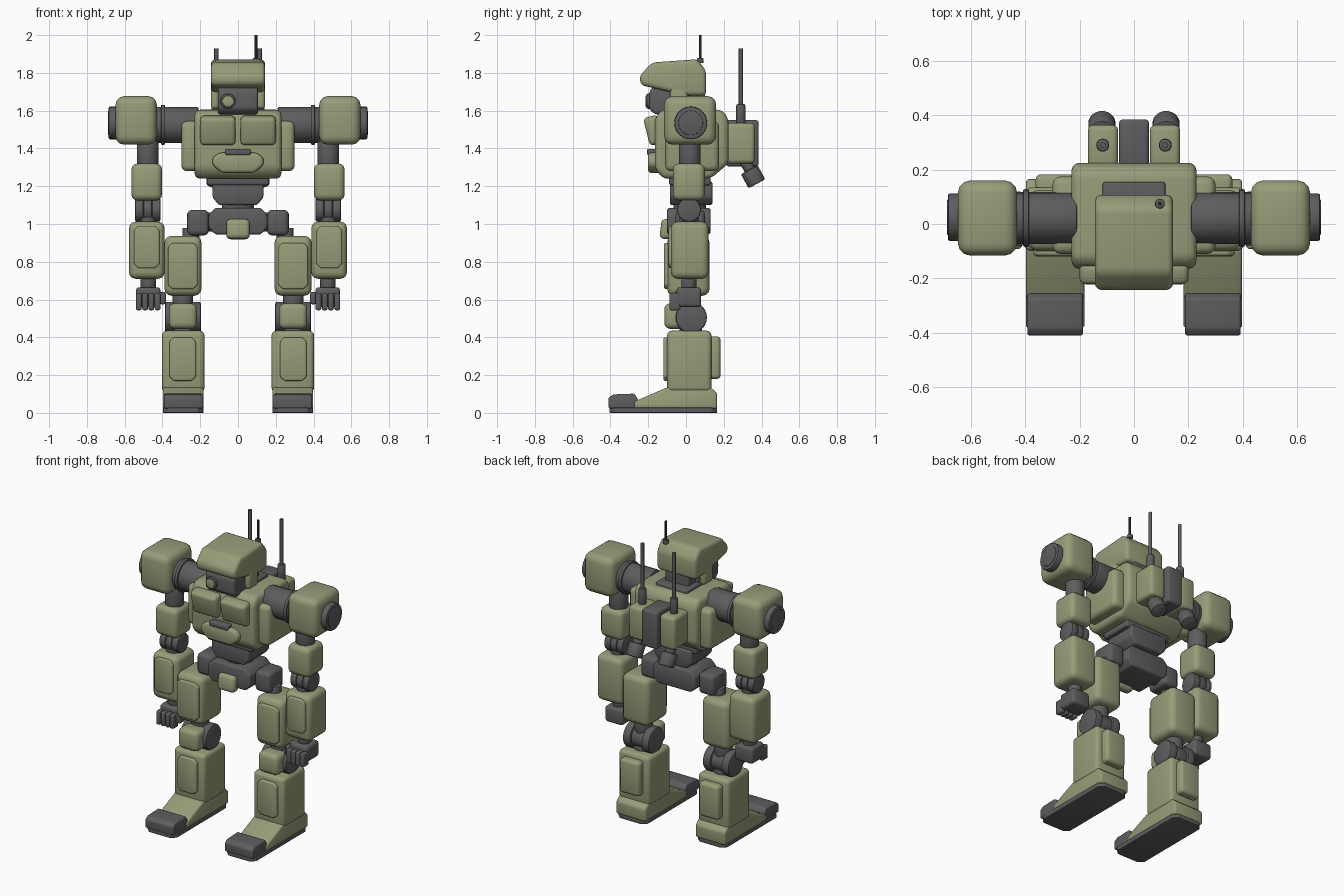
import bpy, bmesh
from math import radians, pi
from mathutils import Matrix, Vector

if "Cube" in bpy.data.objects:
    bpy.data.objects.remove(bpy.data.objects["Cube"], do_unlink=True)


def material(name, rgb):
    m = bpy.data.materials.new(name)
    m.use_nodes = True
    m.diffuse_color = (*rgb, 1)
    bsdf = next(n for n in m.node_tree.nodes if n.type == 'BSDF_PRINCIPLED')
    bsdf.inputs["Base Color"].default_value = (*rgb, 1)
    bsdf.inputs["Roughness"].default_value = 0.7
    return m


OLIVE = material("olive armour", (0.31, 0.335, 0.19))
GREY = material("dark grey frame", (0.11, 0.11, 0.115))
BLACK = material("black rod", (0.02, 0.02, 0.022))


def finish(bm, name, mat, bevel, segments=3):
    """Round the hard edges, shade smooth by angle and link the part."""
    bmesh.ops.recalc_face_normals(bm, faces=bm.faces)
    if bevel:
        hard = [e for e in bm.edges if e.calc_face_angle(0) > radians(20)]
        bmesh.ops.bevel(bm, geom=hard, offset=bevel, segments=segments,
                        profile=0.5, affect='EDGES', clamp_overlap=True)
    for f in bm.faces:
        f.smooth = True
    for e in bm.edges:
        e.smooth = e.calc_face_angle(0) < radians(35)
    mesh = bpy.data.meshes.new(name)
    bm.to_mesh(mesh)
    bm.free()
    mesh.materials.append(mat)
    ob = bpy.data.objects.new(name, mesh)
    bpy.context.collection.objects.link(ob)
    return ob


def box(name, mat, x, y, z, bevel=0.02, tilt=0):
    """Rounded box from ranges, tilted about x through its centre."""
    centre = Vector([(a + b) / 2 for a, b in (x, y, z)])
    size = [abs(b - a) for a, b in (x, y, z)]
    bm = bmesh.new()
    bmesh.ops.create_cube(bm, size=1, matrix=Matrix.Translation(centre)
                          @ Matrix.Rotation(tilt, 4, 'X') @ Matrix.Diagonal((*size, 1)))
    return finish(bm, name, mat, bevel)


def cyl(name, mat, centre, r, length, axis='Z', bevel=0.008, tilt=0, sides=24):
    turn = {'X': Matrix.Rotation(pi / 2, 4, 'Y'),
            'Y': Matrix.Rotation(pi / 2, 4, 'X'),
            'Z': Matrix.Rotation(tilt, 4, 'X')}[axis]
    bm = bmesh.new()
    bmesh.ops.create_cone(bm, cap_ends=True, segments=sides, radius1=r, radius2=r,
                          depth=length, matrix=Matrix.Translation(centre) @ turn)
    return finish(bm, name, mat, bevel, 2)


def slab(name, mat, points, span, plane='YZ', bevel=0.02):
    """Extrude a profile drawn in the YZ, XZ or XY plane through a span."""
    place = {'YZ': lambda a, b, d: (d, a, b),
             'XZ': lambda a, b, d: (a, d, b),
             'XY': lambda a, b, d: (a, b, d)}[plane]
    bm = bmesh.new()
    low, high = [[bm.verts.new(place(a, b, d)) for a, b in points] for d in span]
    bm.faces.new(low)
    bm.faces.new(high)
    n = len(points)
    for i in range(n):
        j = (i + 1) % n
        bm.faces.new((low[i], low[j], high[j], high[i]))
    return finish(bm, name, mat, bevel)


def octagon(cx, cz, w, h, cut):
    """Corner-cut rectangle used for plates and frames."""
    return [(cx - w, cz - h + cut), (cx - w + cut, cz - h), (cx + w - cut, cz - h),
            (cx + w, cz - h + cut), (cx + w, cz + h - cut), (cx + w - cut, cz + h),
            (cx - w + cut, cz + h), (cx - w, cz + h - cut)]


# Head
slab("helmet", OLIVE, [(-.24, 1.735), (-.245, 1.785), (-.18, 1.855), (.06, 1.872),
                       (.107, 1.81), (.107, 1.68), (0, 1.68)], (-.143, .143), bevel=0.022)
slab("face", GREY, [(-.165, 1.58), (-.195, 1.61), (-.195, 1.70), (-.15, 1.76),
                    (.02, 1.76), (.02, 1.58)], (-.106, .106), bevel=0.015)
cyl("eye_ring", GREY, (-.053, -.195, 1.65), .04, .03, 'Y')
cyl("eye_lens", OLIVE, (-.053, -.207, 1.65), .03, .014, 'Y', .004)
box("neck", GREY, (-.085, .085), (-.06, .1), (1.56, 1.71), .01)
box("neck_plate", GREY, (-.115, .115), (-.06, .155), (1.57, 1.625), .01)
cyl("head_antenna_base", GREY, (.095, .075, 1.865), .018, .025, bevel=.004)
cyl("head_antenna", BLACK, (.095, .075, 1.93), .007, .14, bevel=0, sides=12)

# Torso
slab("torso", OLIVE, [(-.165, 1.29), (-.12, 1.24), (.13, 1.24), (.225, 1.32),
                      (.225, 1.56), (.19, 1.605), (-.13, 1.605), (-.165, 1.56)],
     (-.23, .23), bevel=0.028)
slab("belly_plate", OLIVE, [(-.135, 1.35), (-.135, 1.31), (-.085, 1.27), (.085, 1.27),
                            (.135, 1.31), (.135, 1.35), (.1, 1.378), (-.1, 1.378)],
     (-.202, -.13), 'XZ', .018)
box("chest_vent", GREY, (-.068, .068), (-.206, -.14), (1.365, 1.398), .008)

# Waist and pelvis
box("waist_collar", GREY, (-.165, .165), (-.09, .13), (1.205, 1.26), .012)
slab("waist", GREY, [(-.135, 1.225), (-.135, 1.14), (-.10, 1.10), (.10, 1.10),
                     (.135, 1.14), (.135, 1.225)], (-.085, .14), 'XZ', .012)
cyl("waist_joint", GREY, (0, .02, 1.09), .085, .06)
slab("pelvis", GREY, octagon(0, 1.015, .155, .07, .035), (-.1, .13), 'XZ', .012)
box("groin_guard", OLIVE, (-.062, .062), (-.135, -.07), (.92, 1.025), .022, -.12)

# Backpack core
box("backpack_core", GREY, (-.055, .055), (.21, .385), (1.305, 1.55), .015)

for side, s in (("right", -1), ("left", 1)):
    def pbox(part, mat, x, *rest, **kw):
        return box(side + "_" + part, mat, (s * x[0], s * x[1]), *rest, **kw)

    def pcyl(part, mat, c, *rest, **kw):
        return cyl(side + "_" + part, mat, (s * c[0], c[1], c[2]), *rest, **kw)

    def panel(part, cx, cz, w, h, y):
        return slab(side + "_" + part, OLIVE, octagon(s * cx, cz, w, h, .022), y, 'XZ', .008)

    # Head and chest sides
    pbox("ear", OLIVE, (.1, .143), (-.085, .01), (1.61, 1.73), .018)
    pbox("chest_panel", OLIVE, (.013, .2), (-.21, -.13), (1.42, 1.572), .022, tilt=.24)
    pbox("side_pod", OLIVE, (.19, .3), (-.11, .175), (1.28, 1.545), .03)

    # Backpack pod, thruster and aerial
    pbox("backpack_pod", OLIVE, (.058, .17), (.2, .365), (1.32, 1.535), .022)
    pcyl("thruster", GREY, (.118, .355, 1.25), .05, .085, tilt=.5)
    pcyl("thruster_neck", GREY, (.118, .325, 1.31), .03, .09, tilt=.5)
    pcyl("aerial_base", GREY, (.115, .29, 1.58), .024, .11)
    pcyl("aerial", GREY, (.115, .29, 1.77), .011, .32, bevel=0, sides=12)

    # Shoulder
    pcyl("shoulder_axle", GREY, (.33, .022, 1.525), .095, .24, 'X')
    pcyl("shoulder_ring", GREY, (.397, .022, 1.525), .106, .022, 'X', .006)
    pbox("shoulder_armour", OLIVE, (.43, .648), (-.116, .16), (1.42, 1.677), .045)
    pcyl("shoulder_cap", GREY, (.655, .025, 1.535), .087, .06, 'X')
    pcyl("shoulder_cap_disc", GREY, (.684, .025, 1.535), .065, .008, 'X', .003)

    # Arm
    pcyl("upper_arm", GREY, (.478, .02, 1.37), .058, .16)
    pbox("upper_arm_armour", OLIVE, (.402, .565), (-.07, .1), (1.125, 1.32), .032)
    for i, x in enumerate((.433, .478, .523)):
        pcyl("elbow_disc_%d" % (i + 1), GREY, (x, .016, 1.075), .063, .044, 'X')
    pcyl("elbow_post", GREY, (.478, .016, 1.03), .05, .1)
    pbox("forearm", OLIVE, (.388, .577), (-.08, .12), (.71, 1.012), .035)
    panel("forearm_panel", .483, .878, .067, .112, (-.092, -.06))

    # Hand
    pcyl("wrist", GREY, (.475, .015, .69), .04, .08)
    pbox("palm", GREY, (.41, .54), (-.05, .08), (.56, .665), .018)
    for i in range(4):
        x = .426 + i * .033
        pbox("finger_%d" % (i + 1), GREY, (x - .015, x + .015), (-.088, -.03), (.543, .635), .01)
    pbox("thumb", GREY, (.382, .415), (-.06, 0), (.575, .64), .01)

    # Hip and thigh
    pbox("hip", GREY, (.155, .268), (-.055, .1), (.94, 1.075), .025)
    pcyl("hip_axle", GREY, (.2, .02, 1.01), .05, .14, 'X')
    pcyl("thigh_post", GREY, (.25, .02, .93), .045, .1)
    pbox("thigh", OLIVE, (.193, .39), (-.1, .125), (.62, .937), .038)
    panel("thigh_panel", .292, .778, .078, .122, (-.116, -.08))

    # Knee
    pcyl("knee_post", GREY, (.292, .025, .59), .055, .1)
    for part, x in (("outer", .36), ("inner", .224)):
        pcyl("knee_disc_" + part, GREY, (x, .028, .505), .083, .055, 'X', .01)
    pcyl("knee_axle", GREY, (.292, .028, .505), .068, .12, 'X')
    pbox("kneecap", OLIVE, (.218, .366), (-.115, .0), (.445, .58), .03)
    pcyl("shin_post", GREY, (.292, .025, .44), .06, .06)

    # Shin
    pbox("shin", OLIVE, (.177, .403), (-.1, .135), (.11, .435), .025)
    panel("shin_panel", .293, .285, .07, .115, (-.12, -.08))
    pbox("calf_panel", OLIVE, (.218, .362), (.1, .183), (.18, .405), .02)

    # Foot
    slab(side + "_sole", GREY, octagon(s * .29, -.12, .108, .285, .03), (0, .028), 'XY', .004)
    slab(side + "_foot", OLIVE, [(-.275, .022), (-.275, .06), (-.1, .135), (.13, .135),
                                 (.165, .105), (.165, .022)],
         (s * .182, s * .398), bevel=.012)
    slab(side + "_toe_cap", GREY, [(-.41, .024), (-.41, .08), (-.385, .098), (-.275, .102),
                                   (-.255, .075), (-.255, .024)],
         (s * .188, s * .392), bevel=.008)
